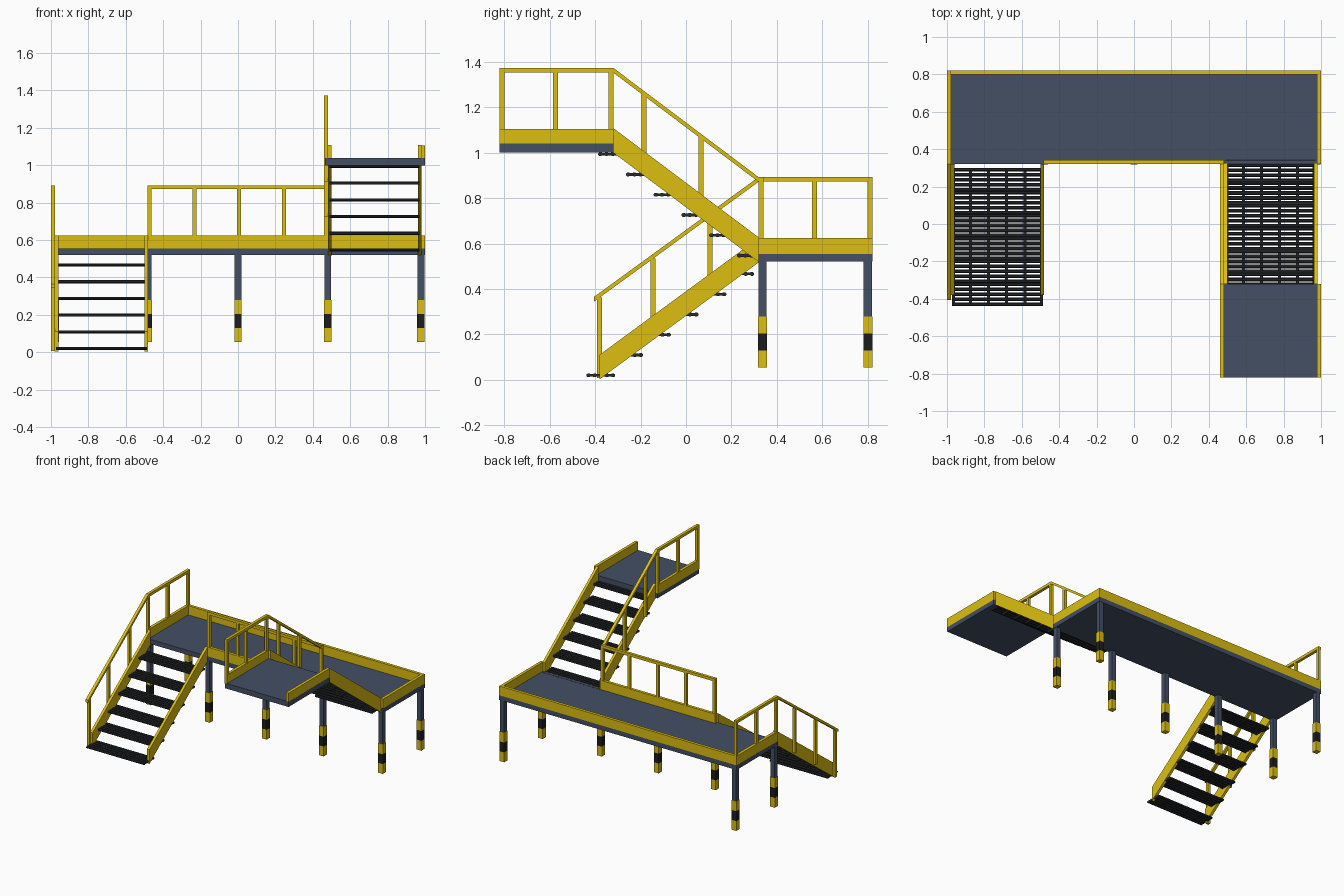
import bpy, bmesh, math
from mathutils import Vector

if "Cube" in bpy.data.objects:
    bpy.data.objects.remove(bpy.data.objects["Cube"])


def material(name, rgb):
    m = bpy.data.materials.new(name)
    m.diffuse_color = (*rgb, 1)
    m.use_nodes = True
    m.node_tree.nodes["Principled BSDF"].inputs["Base Color"].default_value = m.diffuse_color
    return m


YELLOW = material("safety_yellow", (0.72, 0.52, 0.005))
SLATE = material("slate_steel", (0.058, 0.08, 0.13))
DARK = material("dark_grating", (0.022, 0.024, 0.027))
BLACK = material("black_band", (0.012, 0.012, 0.012))


def finish(name, bm, mat):
    bmesh.ops.recalc_face_normals(bm, faces=bm.faces)
    me = bpy.data.meshes.new(name)
    bm.to_mesh(me)
    bm.free()
    me.materials.append(mat)
    ob = bpy.data.objects.new(name, me)
    bpy.context.collection.objects.link(ob)
    return ob


def add_box(bm, x, y, z):
    """Box from (min, max) ranges."""
    vs = bmesh.ops.create_cube(bm, size=1)["verts"]
    for v in vs:
        v.co = Vector([(r[0] + r[1]) / 2 + c * (r[1] - r[0]) for c, r in zip(v.co, (x, y, z))])


def add_slab(bm, x, profile):
    """Extrude a yz outline across the x range."""
    f = bm.faces.new([bm.verts.new((x[0], y, z)) for y, z in profile])
    new = bmesh.ops.extrude_face_region(bm, geom=[f])["geom"]
    bmesh.ops.translate(bm, vec=(x[1] - x[0], 0, 0),
                        verts=[g for g in new if isinstance(g, bmesh.types.BMVert)])


def boxes(name, mat, *ranges):
    bm = bmesh.new()
    for r in ranges:
        add_box(bm, *r)
    return finish(name, bm, mat)


T = 0.022          # plate, rail and post thickness
ZM, ZU = 0.555, 1.04   # deck heights

# Decks
boxes("middle_deck", SLATE, ((-1, 1), (0.32, 0.82), (0.52, ZM)))
boxes("upper_deck", SLATE, ((0.465, 1), (-0.82, -0.32), (1.0, ZU)))

# Kick plates
zk = (ZM - 0.005, 0.625)
boxes("middle_kick_plates", YELLOW,
      ((-1, 1), (0.82 - T, 0.82), zk),
      ((-1, -1 + T), (0.32, 0.82), zk),
      ((1 - T, 1), (0.32, 0.82), zk),
      ((-0.485, 0.485), (0.32, 0.32 + T), zk))
zk = (ZU - 0.005, 1.105)
boxes("upper_kick_plates", YELLOW,
      ((0.46, 0.46 + T), (-0.82, -0.32), zk),
      ((1 - T, 1), (-0.82, -0.32), zk))

# Legs with hazard bands
for i, (x, y) in enumerate([(x, 0.337) for x in (-0.978, -0.48, 0, 0.48, 0.978)]
                           + [(-0.978, 0.8), (0.978, 0.8)]):
    def post(w, z):
        return ((x - w, x + w), (y - w, y + w), z)
    boxes(f"leg_{i}", SLATE, post(0.018, (0.28, 0.525)))
    boxes(f"leg_yellow_{i}", YELLOW, post(0.02, (0.055, 0.13)), post(0.02, (0.205, 0.28)))
    boxes(f"leg_black_{i}", BLACK, post(0.02, (0.13, 0.205)))


def stringers(name, xs, y0, z0, y1, z1):
    """Pair of sloping side plates; z0 and z1 are lower edge heights."""
    bm = bmesh.new()
    for x in xs:
        add_slab(bm, (x, x + 0.02), [(y0, z0), (y1, z1), (y1, z1 + 0.108), (y0, z0 + 0.108)])
    finish(name, bm, YELLOW)


stringers("lower_stringers", (-0.98, -0.5), -0.38, 0.003, 0.32, 0.517)
stringers("upper_stringers", (0.48, 0.962), -0.32, 1.0, 0.325, 0.515)


def tread(name, x0, x1, y, z):
    """Open grating: round-edged long bars joined by cross bars."""
    bm = bmesh.new()
    n, depth, h = 5, 0.134, 0.009
    pitch = depth / n
    for k in range(n):
        c = y - depth / 2 + pitch * (k + 0.5)
        w = pitch * 0.40
        add_slab(bm, (x0, x1), [(c + w * math.cos(a), z + h * math.sin(a))
                                for a in [math.radians(22.5 + 45 * j) for j in range(8)]])
    for k in range(6):
        c = x0 + (x1 - x0) * k / 5
        c = min(max(c, x0 + 0.008), x1 - 0.008)
        add_box(bm, (c - 0.008, c + 0.008), (y - 0.06, y + 0.06), (z - 0.006, z + 0.006))
    finish(name, bm, DARK)


for i in range(6):
    tread(f"lower_tread_{i}", -0.972, -0.487, -0.375 + 0.1222 * i, 0.02 + 0.0893 * i)
    tread(f"upper_tread_{i}", 0.49, 0.97, 0.288 - 0.1222 * i, 0.547 + 0.0893 * i)


def side_rail(name, x, path, posts):
    """Handrail following yz path points (top edge), with (y, bottom, top) posts."""
    bm = bmesh.new()
    add_slab(bm, (x, x + T), path + [(y, z - 0.021) for y, z in reversed(path)])
    for y, lo, hi in posts:
        add_box(bm, (x + 0.001, x + T - 0.001), (y - 0.011, y + 0.011), (lo, hi - 0.012))
    finish(name, bm, YELLOW)


def lower(y):   # stringer underside along the lower flight
    return 0.003 + (y + 0.38) * 0.734


def upper(y):   # stringer underside along the upper flight
    return 1.0 - (y + 0.32) * 0.752


# Handrails along the sides
side_rail("lower_handrail", -1, [(-0.405, 0.365), (0.32, 0.893), (0.82, 0.893)],
          [(-0.38, 0.008, 0.375)]
          + [(y, lower(y) + 0.02, lower(y) + 0.37) for y in (-0.145, 0.105)]
          + [(y, ZM, 0.893) for y in (0.331, 0.566, 0.809)])
side_rail("upper_handrail", 0.46, [(-0.82, 1.373), (-0.32, 1.373), (0.325, 0.888)],
          [(y, ZU, 1.373) for y in (-0.809, -0.575, -0.331)]
          + [(y, upper(y) + 0.015, upper(y) + 0.37) for y in (-0.185, 0.065)]
          + [(0.33, ZM, 0.89)])

# Guard rail on the inner edge of the middle deck
boxes("inner_guard_rail", YELLOW, ((-0.485, 0.482), (0.32, 0.32 + T), (0.872, 0.893)),
      *[((x - 0.011, x + 0.011), (0.321, 0.341), (ZM, 0.88)) for x in (-0.474, -0.232, 0.005, 0.245, 0.471)])
